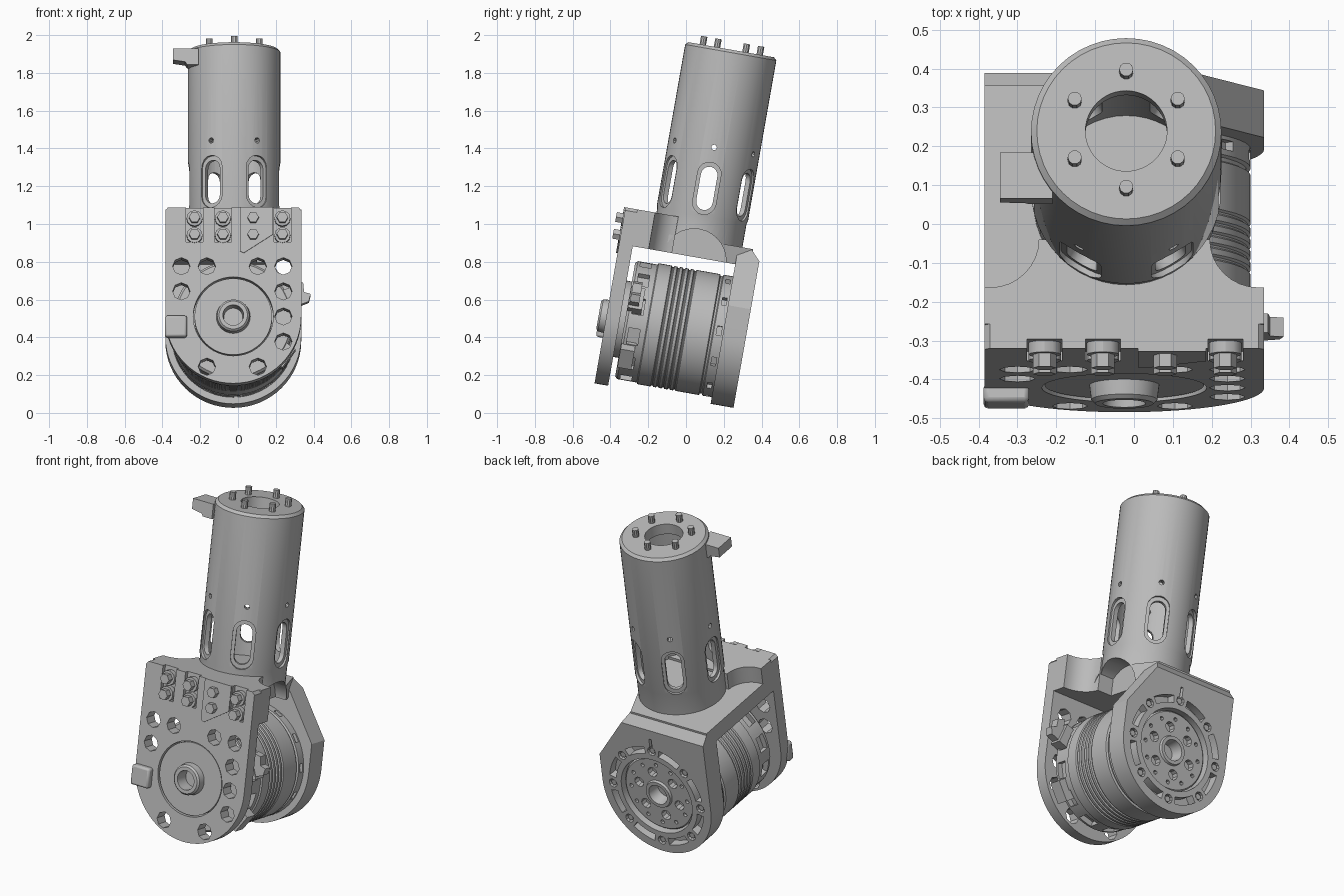
import bpy, bmesh
from math import sin, cos, pi, radians
from mathutils import Matrix, Vector

if "Cube" in bpy.data.objects:
    bpy.data.objects.remove(bpy.data.objects["Cube"])

TILT = Matrix.Rotation(radians(-10), 4, 'X')
MX, MZ = -.025, .43           # motor axis (runs along Y)
TX, TY = -.02, -.098          # tube axis (runs along Z)

grey = bpy.data.materials.new("machined_grey")
grey.use_nodes = True
grey.diffuse_color = (.5, .5, .5, 1)
grey.node_tree.nodes["Principled BSDF"].inputs["Base Color"].default_value = (.5, .5, .5, 1)


def finish(name, bm):
    bmesh.ops.remove_doubles(bm, verts=bm.verts, dist=1e-5)
    bmesh.ops.recalc_face_normals(bm, faces=bm.faces)
    me = bpy.data.meshes.new(name)
    bm.to_mesh(me)
    bm.free()
    me.materials.append(grey)
    ob = bpy.data.objects.new(name, me)
    bpy.context.collection.objects.link(ob)
    ob.matrix_world = TILT
    return ob


def place(axis, u, v, t):
    return {'X': (t, u, v), 'Y': (u, t, v), 'Z': (u, v, t)}[axis]


def prism(name, outlines, axis, a, b):
    """Extrude one or more closed outlines along an axis from a to b."""
    bm = bmesh.new()
    for pts in outlines:
        lo, hi = ([bm.verts.new(place(axis, u, v, t)) for u, v in pts] for t in (a, b))
        bm.faces.new(lo)
        bm.faces.new(hi)
        for i in range(len(pts)):
            j = (i + 1) % len(pts)
            bm.faces.new((lo[i], lo[j], hi[j], hi[i]))
    return finish(name, bm)


def lathe(name, profile, axis, cu, cv, n=48):
    """Revolve (radius, height) points that start and end on the axis."""
    bm = bmesh.new()
    rings = [[bm.verts.new(place(axis, cu + r * cos(2 * pi * i / n), cv + r * sin(2 * pi * i / n), t))
              for i in range(n)] for r, t in profile]
    for p, q in zip(rings, rings[1:]):
        for i in range(n):
            bm.faces.new((p[i], p[(i + 1) % n], q[(i + 1) % n], q[i]))
    return finish(name, bm)


def arc(cu, cv, r, a0, a1, n):
    return [(cu + r * cos(radians(a0 + (a1 - a0) * i / n)), cv + r * sin(radians(a0 + (a1 - a0) * i / n)))
            for i in range(n + 1)]


def circle(cu, cv, r, n=8):
    return arc(cu, cv, r, 0, 360, n)[:-1]


def rect(u0, u1, v0, v1):
    return [(u0, v0), (u1, v0), (u1, v1), (u0, v1)]


def slot(cu, cv, r, half):
    return arc(cu, cv + half, r, 0, 180, 8) + arc(cu, cv - half, r, 180, 360, 8)


def polar(radius, count, start=0):
    return [(MX + radius * cos(start + 2 * pi * i / count), MZ + radius * sin(start + 2 * pi * i / count))
            for i in range(count)]


def spin(ob, degrees, axis, centre):
    c = Matrix.Translation(Vector(centre))
    ob.data.transform(c @ Matrix.Rotation(radians(degrees), 4, axis) @ c.inverted())
    return ob


def cut(ob, *cutters):
    for c in cutters:
        m = ob.modifiers.new("cut", 'BOOLEAN')
        m.operation, m.object, m.solver = 'DIFFERENCE', c, 'EXACT'
    bpy.context.view_layer.update()
    me = bpy.data.meshes.new_from_object(ob.evaluated_get(bpy.context.evaluated_depsgraph_get()))
    ob.modifiers.clear()
    ob.data = me
    for c in cutters:
        bpy.data.objects.remove(c)
    return ob


# Hollow upright tube with rounded windows and pin holes
tube = lathe("tube", [(0, .82), (.24, .82), (.24, 1.04), (.245, 1.06), (.245, 1.92), (.23, 1.935), (.105, 1.935),
                      (.105, 1.87), (.205, 1.87), (.205, 1.0), (0, 1.0)], 'Z', TX, TY)
holes = []
for a in range(0, 360, 60):
    holes.append(spin(prism("rim", [slot(TY, 1.19, .062, .078)], 'X', TX + .228, TX + .3), a, 'Z', (TX, TY, 0)))
    holes.append(spin(prism("win", [slot(TY, 1.19, .044, .072)], 'X', TX + .15, TX + .3), a, 'Z', (TX, TY, 0)))
    holes.append(spin(prism("pin", [circle(TY, 1.41, .015)], 'X', TX + .15, TX + .3), a, 'Z', (TX, TY, 0)))
holes.append(prism("arch", [circle(TY, .80, .17, 32)], 'X', .1, .4))
cut(tube, *holes)

# Studs on the tube rim
prism("tube_studs", [circle(TX + .153 * cos(radians(a)), TY + .153 * sin(radians(a)), .018, 10)
                     for a in range(30, 390, 60)], 'Z', 1.92, 1.98)

# Cable connector near the tube top
prism("tube_connector", [[(-.345, 1.85), (-.28, 1.84), (-.27, 1.825), (-.21, 1.825), (-.21, 1.91), (-.345, 1.91)]],
      'Y', -.27, -.15)

# Bridge between the two plates, arched on one side
bridge = prism("bridge", [[(-.385, -.4), (.2, -.4), (.2, .0), (.12, .2), (-.385, .2)]], 'Z', .82, .915)
cut(bridge, prism("arch", [circle(TY, .80, .17, 32)], 'X', .1, .4))

# Raised front block, filleted into the tube
prism("front_block", [[(-.385, -.44), (.335, -.44), (.335, -.345)] + arc(.32, -.22, .125, -90, -180, 8)
                      + arc(-.37, -.22, .125, 0, -90, 8) + [(-.385, -.345)]], 'Z', .82, 1.016)

# Front plate with lightening holes, bolt recesses and a hub opening
COLS = (-.23, -.08, .08, .235)
G = .135
front = prism("front_plate", [[(-.385, 1.0), (-.37, 1.016), (.32, 1.016), (.335, 1.0)]
                              + arc(MX, MZ, .36, 0, -180, 32)], 'Y', -.504, -.431)
grid = [(-2, 2), (-1, 2), (1, 2), (2, 2), (-2, 1), (2, 1), (2, 0), (2, -1), (-1, -2), (1, -2)]
cut(front, prism("holes", [circle(-.03 + i * G, MZ + j * G, .046) for i, j in grid], 'Y', -.6, -.42),
    prism("recess", [rect(x - .045, x + .045, .83, 1.1) for x in COLS], 'Y', -.6, -.48),
    prism("opening", [circle(MX, MZ, .212, 48)], 'Y', -.6, -.42))

# Front bolts with washers
prism("front_washers", [circle(x, z, .042, 12) for x in COLS for z in (.867, .957)], 'Y', -.51, -.47)
prism("front_bolts", [circle(x, z, .03, 6) for x in COLS for z in (.867, .957)], 'Y', -.545, -.47)
prism("front_wedge", [[(.01, 1.016), (.185, 1.016), (.185, .87), (.03, .77), (.01, .78)]], 'Y', -.512, -.47)

# Sensor pad on the front plate
pad = prism("front_pad", [rect(-.387, -.27, .315, .43)], 'Y', -.54, -.49)
bev = pad.modifiers.new("soft_edges", 'BEVEL')
bev.width, bev.segments = .012, 2

# Output disc with hollow hub
lathe("output_disc", [(0, -.39), (.205, -.39), (.205, -.497), (.09, -.497), (.085, -.535), (.075, -.545),
                      (.055, -.545), (.05, -.47), (0, -.47)], 'Y', MX, MZ)

# Motor drum with ribs and vents around the front collar
ribs = []
for i in range(5):
    t = -.21 + i * .03
    ribs += [(.325, t), (.318, t + .005), (.318, t + .01), (.325, t + .015)]
drum = lathe("motor_drum", [(0, -.403), (.305, -.403), (.317, -.39), (.317, -.285), (.325, -.28)] + ribs
             + [(.325, .05), (.315, .055), (.315, .065), (.325, .07), (.325, .13), (0, .13)], 'Y', MX, MZ, 64)
vents = []
for a in range(15, 375, 30):
    vents.append(spin(prism("vent", [rect(-.375, -.315, MZ - .045, MZ + .045)], 'X', MX + .285, MX + .4),
                      a, 'Y', (MX, 0, MZ)))
    vents.append(spin(prism("port", [rect(.085, .11, MZ - .025, MZ + .025)], 'X', MX + .3, MX + .4),
                      a + 10, 'Y', (MX, 0, MZ)))
cut(drum, *vents)

# Side plugs on the drum
for name, a in (("upper_plug", -20), ("lower_plug", 35)):
    spin(prism(name, [rect(-.40, -.325, MZ - .06, MZ + .06)], 'X', MX + .28, MX + .36), a, 'Y', (MX, 0, MZ))
prism("plug_tip", [[(.30, .5), (.375, .53), (.385, .57), (.35, .58), (.345, .63), (.30, .64)]], 'Y', -.395, -.345)

# Back plate: round below, square on one shoulder, sloped on the other
back = prism("back_plate", [[(-.385, .915), (.12, .915), (.335, .6)] + arc(MX, MZ, .36, 0, -180, 32)],
             'Y', .12, .243)
pockets = [arc(MX, MZ, .31, a + 9, a + 36, 6) + arc(MX, MZ, .268, a + 36, a + 9, 6) for a in range(0, 360, 45)]
cut(back, prism("chamfer", [[(.185, .92), (.25, .85), (.3, .85), (.3, 1.0), (.185, 1.0)]], 'X', -.5, .5),
    prism("bore", [circle(MX, MZ, .235, 48)], 'Y', .1, .3),
    prism("pockets", pockets, 'Y', .19, .3),
    prism("bolt_seats", [circle(x, z, .026, 10) for x, z in polar(.29, 8)], 'Y', .205, .3),
    prism("notch", [rect(MX - .008, MX + .008, .72, .8)], 'Y', .22, .3))
prism("back_bolts", [circle(x, z, .018, 6) for x, z in polar(.29, 8)], 'Y', .19, .235)

# Motor end cap with hole pattern and hub
cap = lathe("motor_end_cap", [(0, .1), (.228, .1), (.228, .21), (.22, .218), (.085, .218), (.08, .232), (.06, .232),
                              (.05, .16), (0, .16)], 'Y', MX, MZ)
cut(cap, prism("ports", [circle(x, z, .03, 10) for x, z in polar(.135, 6, .3)], 'Y', .18, .3),
    prism("pins", [circle(x, z, .012) for x, z in polar(.185, 12)], 'Y', .19, .3))

# Smooth shading with crisp edges
parts = [o for o in bpy.context.scene.objects if o.type == 'MESH' and o.data.materials[:1] == [grey]]
bpy.ops.object.select_all(action='DESELECT')
for o in parts:
    o.select_set(True)
bpy.context.view_layer.objects.active = parts[0]
bpy.ops.object.shade_smooth_by_angle(angle=radians(30))
